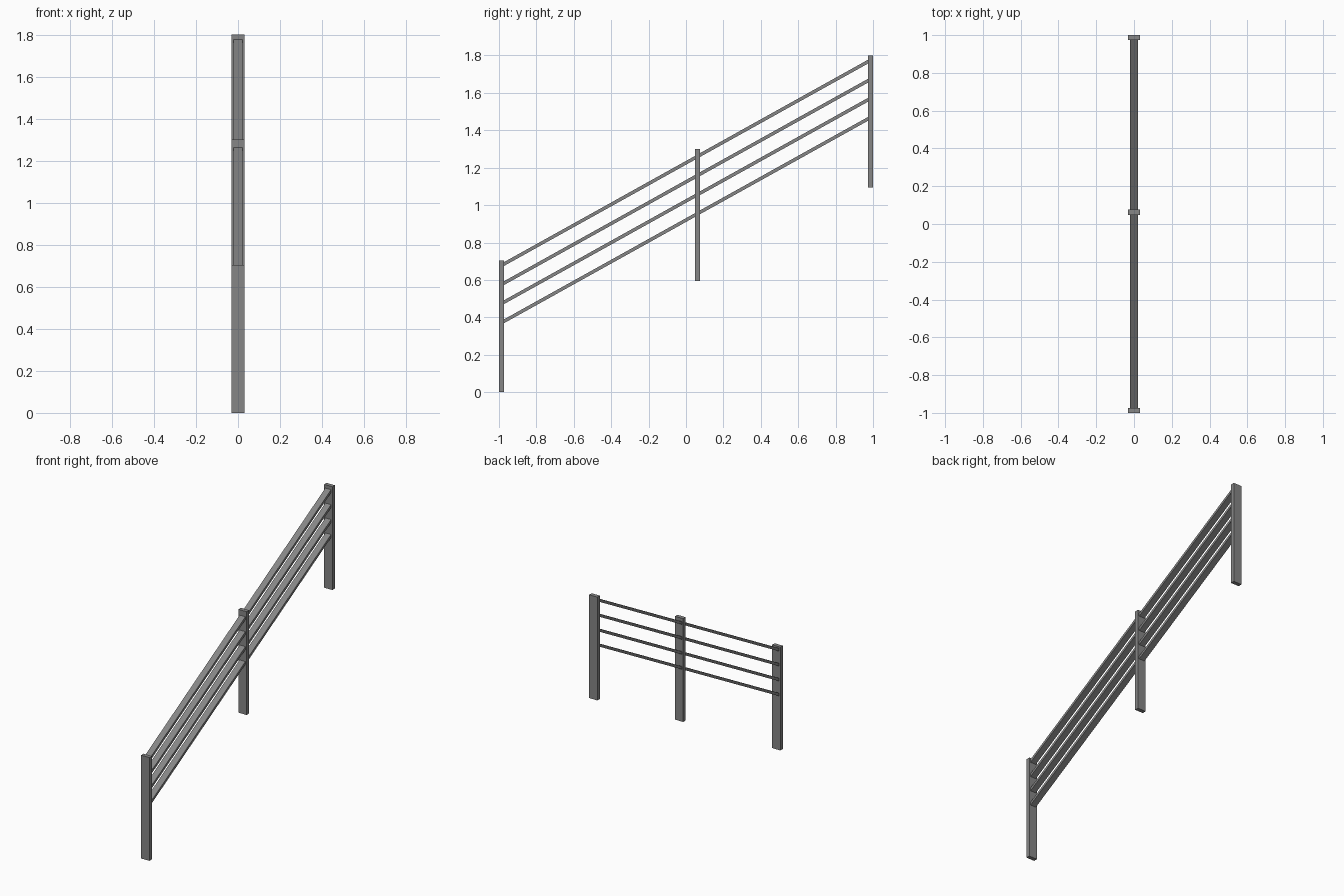
import bpy
import math

cube = bpy.data.objects.get("Cube")
if cube:
    bpy.data.objects.remove(cube, do_unlink=True)

# Single metal colour
grey = bpy.data.materials.new("grey_metal")
grey.use_nodes = True
colour = (0.24, 0.24, 0.24, 1)
grey.diffuse_color = colour
grey.node_tree.nodes["Principled BSDF"].inputs["Base Color"].default_value = colour


def box(name, centre, size, tilt=0):
    """Box with a baked size, tilted about the x axis."""
    bpy.ops.mesh.primitive_cube_add(size=1, location=centre)
    obj = bpy.context.object
    obj.name = name
    obj.scale = size
    bpy.ops.object.transform_apply(location=False, rotation=False, scale=True)
    obj.rotation_euler.x = tilt
    obj.data.materials.append(grey)
    return obj


POST_WIDTH, POST_DEPTH, POST_HEIGHT = 0.062, 0.027, 0.705
RAIL_WIDTH, RAIL_DEPTH = 0.043, 0.018
END_Y = 1 - POST_DEPTH / 2

# Upright posts, stepping up the slope
posts = {"front_post": (-END_Y, 0), "middle_post": (0.062, 0.595), "back_post": (END_Y, 1.095)}
for name, (y, base) in posts.items():
    box(name, (0, y, base + POST_HEIGHT / 2), (POST_WIDTH, POST_DEPTH, POST_HEIGHT))

# Four parallel sloping rails, ending inside the end posts
slope = math.atan(0.556)
length = 2 * END_Y / math.cos(slope)
for i in range(4):
    box(f"rail_{i + 1}", (0, 0, 1.226 - i * 0.102), (RAIL_WIDTH, length, RAIL_DEPTH), slope)
